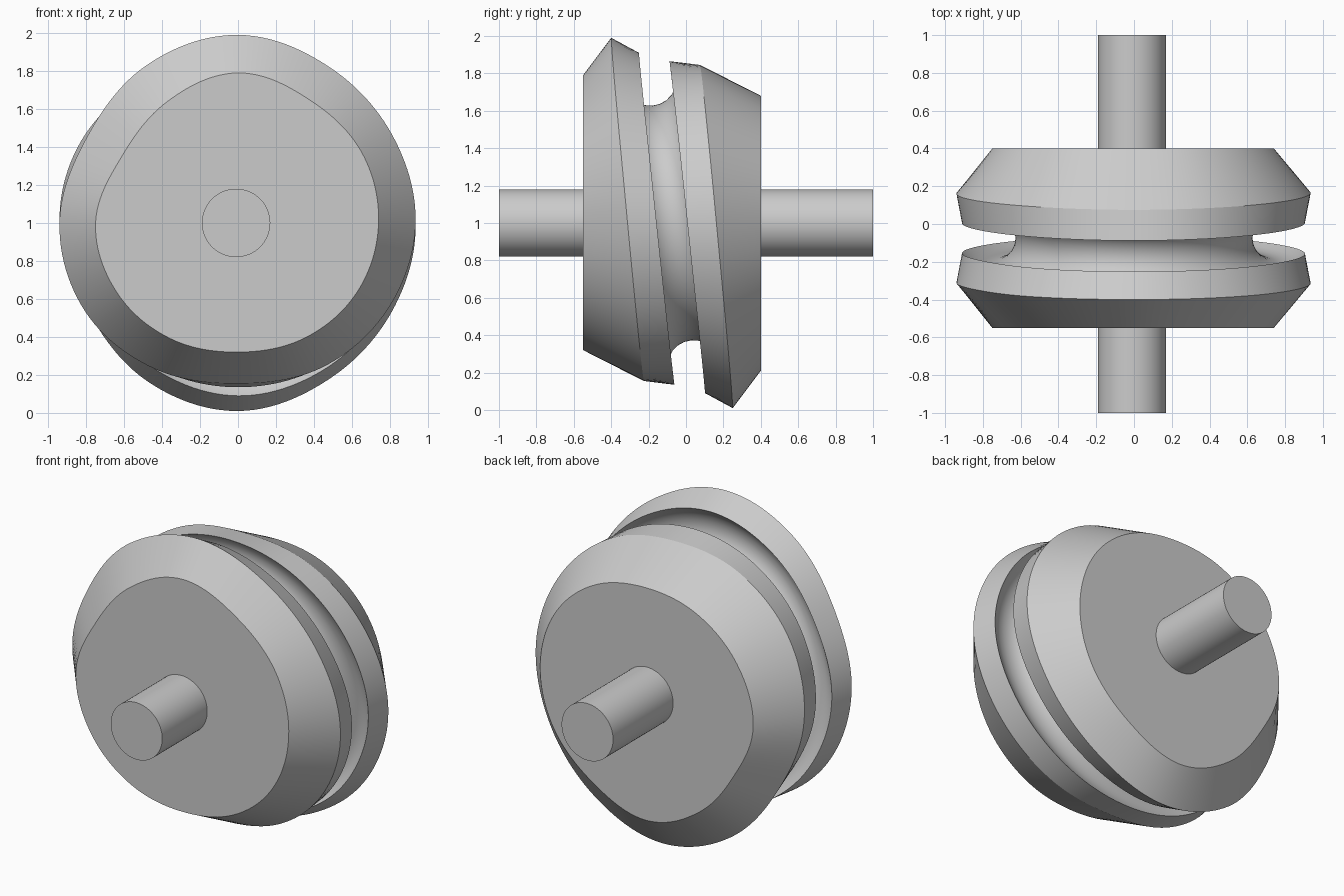
import bpy, bmesh
from math import sin, cos, pi, atan2, hypot, radians

if "Cube" in bpy.data.objects:
    bpy.data.objects.remove(bpy.data.objects["Cube"])

N = 144        # steps around the axis
ARC = 18       # steps across the groove

# front flange radii every 30 degrees, starting at +x and going up
CAP = [.74, .75, .75, .79, .74, .705, .75, .735, .705, .68, .70, .725]
RIDGE = [.935, .935, .952, .99, .96, .915, .94, .93, .885, .845, .88, .91]
EDGE = [.905, .89, .895, .91, .885, .87, .91, .90, .875, .865, .875, .89]


def around(table, a):
    """Smooth periodic interpolation of a radius table."""
    t = (a / (2 * pi) * len(table)) % len(table)
    i, f = int(t), t - int(t)
    p = [table[(i + k) % len(table)] for k in (-1, 0, 1, 2)]
    return p[1] + .5 * f * (p[2] - p[0] + f * (2 * p[0] - 5 * p[1] + 4 * p[2] - p[3]
                            + f * (3 * (p[1] - p[2]) + p[3] - p[0])))


def flange(a):
    """Front flange profile as (y, radius): cap rim, ridge, groove edge."""
    s = sin(a)
    return [(-.55, around(CAP, a)),
            (-.3125 - .0875 * s, around(RIDGE, a)),
            (-.157 - .095 * s, around(EDGE, a))]


def section(a):
    """Full profile: front flange, undercut round groove, rear flange."""
    front = flange(a)
    # the rear flange is the front one turned half a turn about x
    rear = [(-.15 - y, r) for y, r in flange(-a)][::-1]
    cy, cr = -.075 - .115 * sin(a), .765
    (y0, r0), (y1, r1) = front[-1], rear[0]
    a0, a1 = atan2(r0 - cr, y0 - cy), atan2(r1 - cr, y1 - cy)
    if a0 < 0:
        a0 += 2 * pi
    a1 += 2 * pi
    d0, d1 = hypot(r0 - cr, y0 - cy), hypot(r1 - cr, y1 - cy)
    groove = []
    for k in range(1, ARC):
        t = k / ARC
        w0, w1 = max(0, 1 - 4 * t) ** 2, max(0, 4 * t - 3) ** 2
        d = .138 + (d0 - .138) * w0 + (d1 - .138) * w1
        g = a0 + (a1 - a0) * t
        groove.append((cy + d * cos(g), cr + d * sin(g)))
    return front + groove + rear


def finish(bm, name):
    bmesh.ops.recalc_face_normals(bm, faces=bm.faces)
    me = bpy.data.meshes.new(name)
    bm.to_mesh(me)
    bm.free()
    ob = bpy.data.objects.new(name, me)
    bpy.context.collection.objects.link(ob)
    return ob


# grooved wheel body
bm = bmesh.new()
rings = []
for i in range(N):
    a = 2 * pi * i / N
    rings.append([bm.verts.new((r * cos(a), y, 1 + r * sin(a))) for y, r in section(a)])
M = len(rings[0])
for i in range(N):
    p, q = rings[i], rings[(i + 1) % N]
    for j in range(M - 1):
        bm.faces.new((p[j], p[j + 1], q[j + 1], q[j])).smooth = True
for j in (0, M - 1):
    bm.faces.new([r[j] for r in rings])
# crisp rims, ridges and groove edges
for j in (0, 1, 2, M - 3, M - 2, M - 1):
    for i in range(N):
        bm.edges.get((rings[i][j], rings[(i + 1) % N][j])).smooth = False
finish(bm, "grooved_wheel")

# axle stubs on both sides
for name, y0, y1 in (("front_axle", -1, -.55), ("rear_axle", .4, 1)):
    bpy.ops.mesh.primitive_cylinder_add(vertices=64, radius=.18, depth=y1 - y0,
                                        location=(-.01, (y0 + y1) / 2, 1),
                                        rotation=(pi / 2, 0, 0))
    bpy.context.object.name = name
    bpy.ops.object.shade_smooth_by_angle(angle=radians(30))
